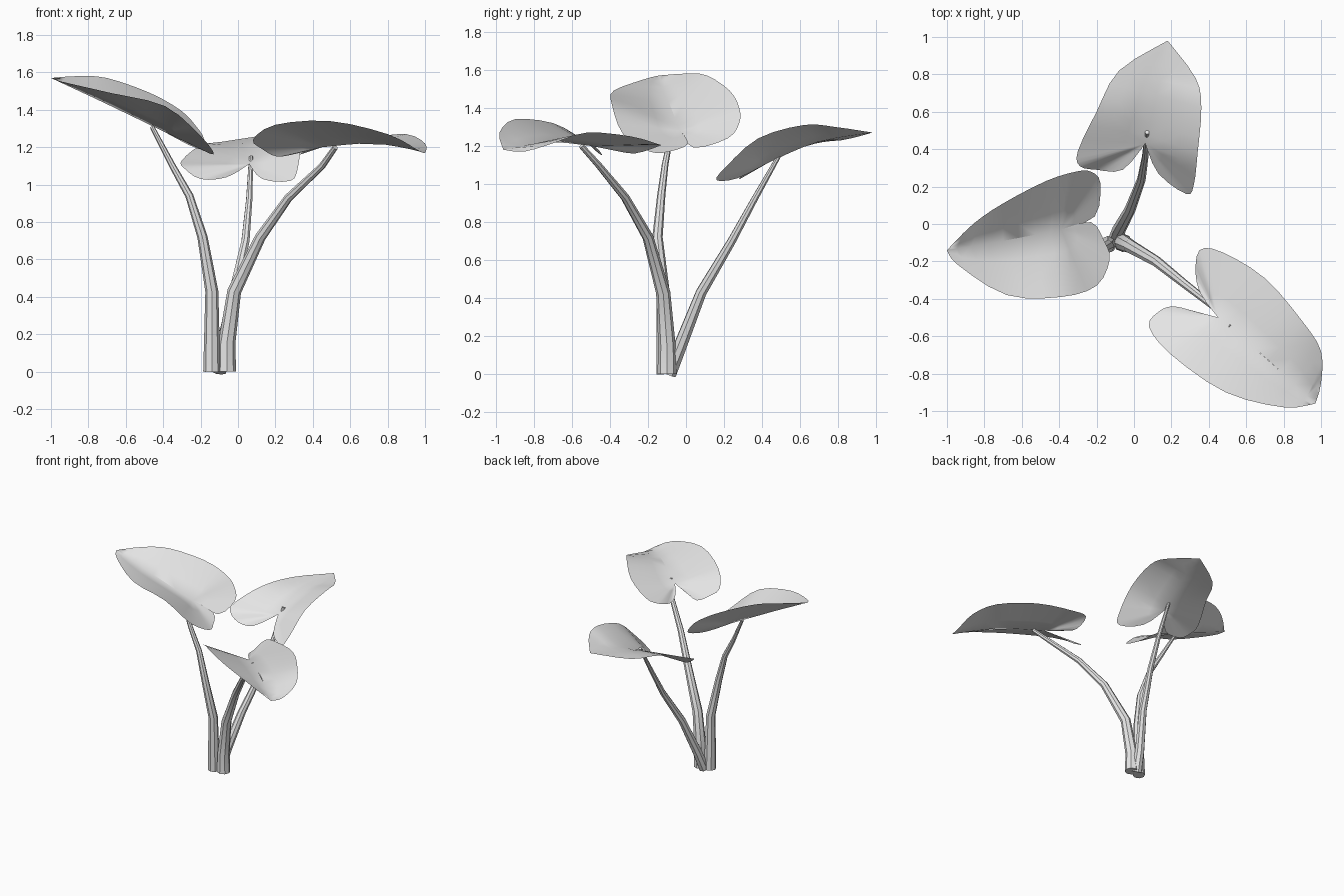
import bpy
import bmesh
from mathutils import Vector

cube = bpy.data.objects.get("Cube")
if cube:
    bpy.data.objects.remove(cube, do_unlink=True)

# Single pale grey material shared by every part
GREY = (0.8, 0.8, 0.8, 1.0)
material = bpy.data.materials.new("pale_grey")
material.use_nodes = True
material.diffuse_color = GREY
material.node_tree.nodes["Principled BSDF"].inputs["Base Color"].default_value = GREY


def to_vectors(points):
    """Points are written in hundredths of a unit."""
    return [Vector(point) / 100 for point in points]


def spline(points, position):
    """Smooth curve through the points; position runs from 0 to 1."""
    last = len(points) - 1
    index = min(int(position * last), last - 1)
    t = position * last - index
    a, b, c, d = (points[max(0, min(last, index + k))] for k in (-1, 0, 1, 2))
    return b + (c - a) * (t / 2) + (a * 2 - b * 5 + c * 4 - d) * (t * t / 2) \
        + (b * 3 - a - c * 3 + d) * (t ** 3 / 2)


def add_leaf_half(bm, rib, edge, across=3, rib_steps=8):
    """Span the blade from the midrib out to one edge of the heart shape."""
    axis = rib[-1] - rib[0]
    samples = (len(edge) - 1) * 3
    previous_row = None
    along = 0.0
    for step in range(samples + 1):
        outer = spline(edge, step / samples)
        reach = (outer - rib[0]).dot(axis) / axis.length_squared
        along = max(along, min(1.0, round(reach * rib_steps) / rib_steps))
        inner = spline(rib, along)
        row = [bm.verts.new(inner.lerp(outer, k / across)) for k in range(across + 1)]
        if previous_row:
            for k in range(across):
                bm.faces.new((previous_row[k], previous_row[k + 1], row[k + 1], row[k]))
        previous_row = row


def make_leaf(name, notch, middle, tip, first_edge, second_edge):
    """Heart-shaped blade folded upward along its midrib."""
    rib = to_vectors((notch, middle, tip))
    bm = bmesh.new()
    for side in (first_edge, second_edge):
        add_leaf_half(bm, rib, [rib[0]] + to_vectors(side) + [rib[-1]])
    bmesh.ops.remove_doubles(bm, verts=bm.verts, dist=0.0005)
    bm.normal_update()
    for face in bm.faces:
        if face.normal.z < 0:
            face.normal_flip()
        face.smooth = True
    mesh = bpy.data.meshes.new(name)
    bm.to_mesh(mesh)
    bm.free()
    mesh.materials.append(material)
    leaf = bpy.data.objects.new(name, mesh)
    bpy.context.collection.objects.link(leaf)


def make_stem(name, points, base_radius, tip_radius):
    """Tapered tube with few sides, capped at both ends."""
    curve = bpy.data.curves.new(name, "CURVE")
    curve.dimensions = "3D"
    curve.bevel_depth = 1.0
    curve.bevel_resolution = 2
    curve.use_fill_caps = True
    path = to_vectors(points)
    height = path[-1].z
    line = curve.splines.new("POLY")
    line.points.add(len(path) - 1)
    for target, place in zip(line.points, path):
        target.co = (*place, 1)
        target.radius = base_radius + (tip_radius - base_radius) * place.z / height
    curve.materials.append(material)
    stem = bpy.data.objects.new(name, curve)
    bpy.context.collection.objects.link(stem)
    # Turn the curve into a plain mesh
    bpy.ops.object.select_all(action="DESELECT")
    stem.select_set(True)
    bpy.context.view_layer.objects.active = stem
    bpy.ops.object.convert(target="MESH")
    bpy.ops.object.shade_smooth_by_angle()


# Leaf blades
make_leaf(
    "right_leaf", notch=(-39, -3, 128), middle=(-70, -9, 143), tip=(-100, -14, 157),
    first_edge=((-23, 1, 121), (-16, -9, 117), (-13, -19, 117), (-20, -33, 126),
                (-39, -39, 142), (-68, -38, 149), (-94, -22, 155)),
    second_edge=((-21, 4, 119), (-18, 22, 124), (-23, 28, 132), (-31, 28, 140),
                 (-47, 23, 149), (-70, 11, 157), (-86, 0, 158)))
make_leaf(
    "back_leaf", notch=(6, 43, 111), middle=(12, 69, 122), tip=(18, 98, 127),
    first_edge=((-6, 29, 104), (-20, 29, 103), (-29, 31, 109), (-30, 39, 113),
                (-20, 60, 121), (-8, 82, 123)),
    second_edge=((13, 27, 103), (28, 16, 102), (32, 21, 109), (34, 38, 124),
                 (36, 62, 131), (33, 78, 130)))
make_leaf(
    "left_leaf", notch=(45, -50, 120), middle=(72, -73, 122), tip=(97, -96, 118),
    first_edge=((36, -38, 118), (33, -27, 116), (35, -14, 120), (47, -15, 121),
                (70, -29, 125), (90, -52, 127), (100, -68, 122), (100, -85, 117)),
    second_edge=((33, -47, 117), (21, -44, 115), (13, -47, 119), (8, -55, 124),
                 (20, -70, 132), (49, -90, 134), (80, -98, 127)))

# Stems rising from a shared foot
make_stem("right_stem", ((-14, -11, 0), (-14, -12, 43), (-19, -15, 72),
                         (-26, -13, 94), (-35, -11, 110), (-46, -7, 131)), 0.046, 0.012)
make_stem("back_stem", ((-10, -9, 0), (-8, -3, 15), (-2, 8, 43), (4, 24, 70),
                        (6, 36, 92), (7, 49, 115)), 0.04, 0.012)
make_stem("left_stem", ((-6, -10, 0), (-6, -10, 15), (-2, -12, 43), (12, -20, 72),
                        (27, -32, 93), (45, -46, 110), (52, -55, 120)), 0.05, 0.015)
